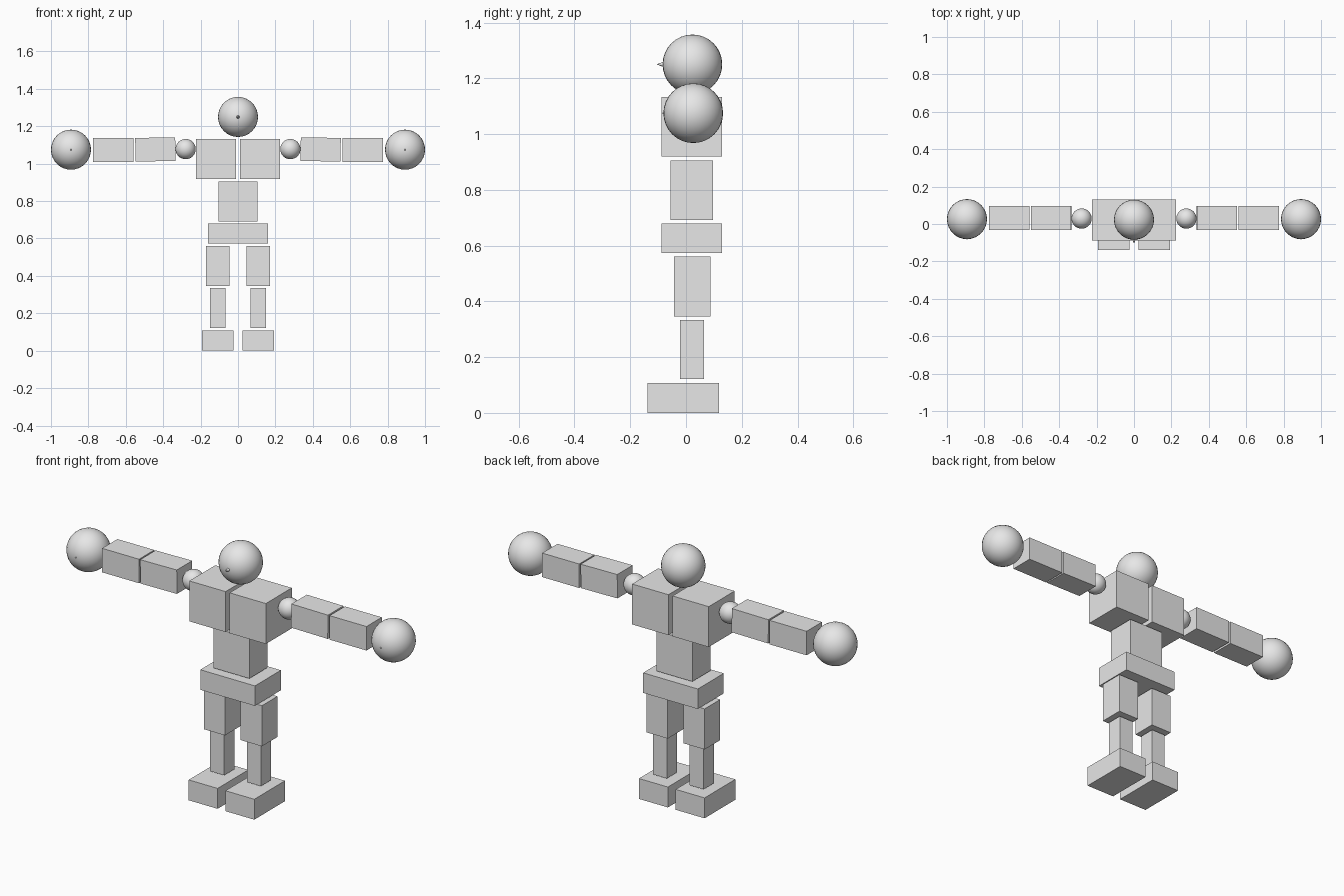
import bpy
import math
from mathutils import Vector

default_cube = bpy.data.objects.get("Cube")
if default_cube:
    bpy.data.objects.remove(default_cube, do_unlink=True)

# One plain grey for the whole figure
GREY = (0.8, 0.8, 0.8, 1.0)
grey = bpy.data.materials.new("plain_grey")
grey.use_nodes = True
grey.diffuse_color = GREY
grey.node_tree.nodes["Principled BSDF"].inputs["Base Color"].default_value = GREY


def finish(name, smooth=False):
    obj = bpy.context.object
    obj.name = name
    obj.data.materials.append(grey)
    if smooth:
        bpy.ops.object.shade_smooth()
    return obj


def block(name, low, high, tilt=0.0):
    """Box between two corners, optionally tilted about the y axis."""
    low, high = Vector(low), Vector(high)
    bpy.ops.mesh.primitive_cube_add(size=1, location=(low + high) / 2)
    obj = finish(name)
    obj.scale = high - low
    obj.rotation_euler.y = math.radians(tilt)
    return obj


def ball(name, centre, radius):
    bpy.ops.mesh.primitive_uv_sphere_add(
        segments=32, ring_count=16, radius=radius, location=centre)
    return finish(name, smooth=True)


def spike(name, tip, radius, length):
    """Small cone pointing to the front, with its tip at the given point."""
    x, y, z = tip
    bpy.ops.mesh.primitive_cone_add(
        vertices=16, radius1=radius, radius2=0, depth=length,
        location=(x, y + length / 2, z), rotation=(math.pi / 2, 0, 0))
    return finish(name, smooth=False)


def side_block(name, x_in, x_out, y, z, side, tilt=0.0):
    xs = sorted((x_in * side, x_out * side))
    return block(name, (xs[0], y[0], z[0]), (xs[1], y[1], z[1]), tilt * side)


# Head and nose
ball("head", (0, 0.023, 1.25), 0.107)
spike("nose", (0, -0.106, 1.25), 0.013, 0.035)

# Trunk
block("abdomen", (-0.105, -0.055, 0.692), (0.105, 0.097, 0.905))
block("pelvis", (-0.16, -0.087, 0.574), (0.16, 0.13, 0.68))

# Paired parts
for label, side in (("left", 1), ("right", -1)):
    side_block(label + "_chest", 0.012, 0.224, (-0.087, 0.13), (0.919, 1.133), side)

    # Arm
    ball(label + "_shoulder", (0.28 * side, 0.029, 1.078), 0.054)
    side_block(label + "_upper_arm", 0.335, 0.549, (-0.033, 0.096),
               (1.013, 1.139), side, tilt=0.6)
    side_block(label + "_forearm", 0.558, 0.774, (-0.031, 0.097),
               (1.01, 1.137), side)
    ball(label + "_hand", (0.893 * side, 0.026, 1.075), 0.107)
    spike(label + "_hand_point", (0.893 * side, -0.086, 1.075), 0.008, 0.012)

    # Leg
    side_block(label + "_thigh", 0.046, 0.17, (-0.043, 0.087), (0.346, 0.561), side)
    side_block(label + "_shin", 0.066, 0.149, (-0.021, 0.065), (0.121, 0.334), side)
    side_block(label + "_foot", 0.023, 0.192, (-0.138, 0.119), (0.0, 0.108), side)
